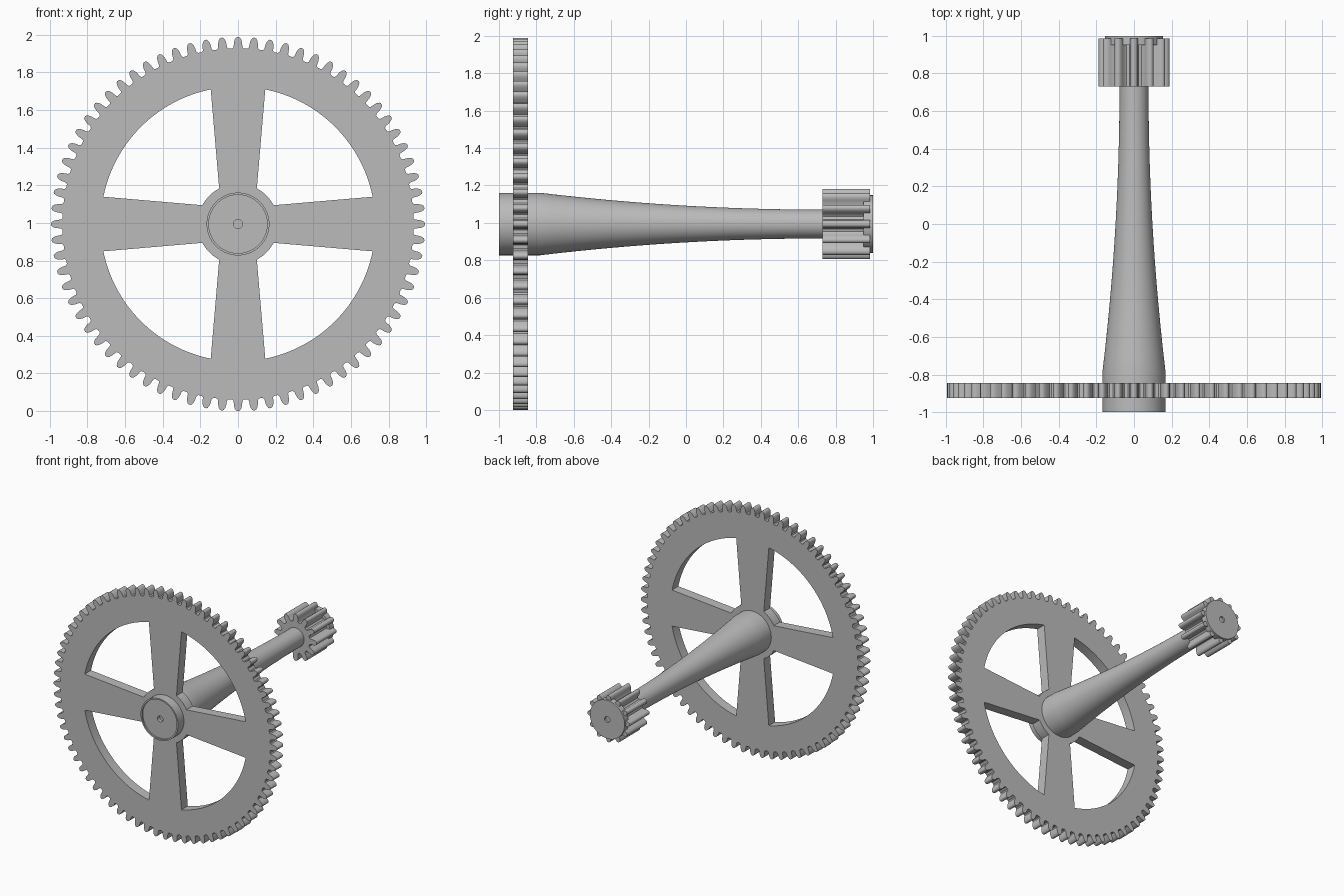
import bpy, bmesh
from math import pi, sin, cos, asin, radians
from mathutils import Matrix, Vector

cube = bpy.data.objects.get("Cube")
if cube:
    bpy.data.objects.remove(cube, do_unlink=True)

MODULE = 0.02686            # tooth size shared by both gears
AXIS_Z = 37 * MODULE        # axle height, so the wheel touches the ground

steel = bpy.data.materials.new("grey_steel")
steel.use_nodes = True
GREY = (0.5, 0.5, 0.5, 1)
steel.diffuse_color = GREY
steel.node_tree.nodes["Principled BSDF"].inputs["Base Color"].default_value = GREY


def add_object(name, mesh):
    """Link a mesh, colour it and smooth its shallow edges."""
    mesh.materials.clear()
    mesh.materials.append(steel)
    obj = bpy.data.objects.new(name, mesh)
    bpy.context.collection.objects.link(obj)
    bpy.ops.object.select_all(action='DESELECT')
    obj.select_set(True)
    bpy.context.view_layer.objects.active = obj
    bpy.ops.object.shade_smooth_by_angle(angle=radians(35))
    return obj


def polar(r, a):
    return (r * cos(a), r * sin(a))


def arc(r, a0, a1, steps):
    return [polar(r, a0 + (a1 - a0) * i / steps) for i in range(steps + 1)]


def gear_outline(teeth):
    """Rounded teeth: pairs of (share of the pitch, height in modules)."""
    half = [(-0.38, -1.25), (-0.29, -1.0), (-0.25, 0), (-0.2, 0.5),
            (-0.13, 0.85), (-0.05, 1.0)]
    tooth = half + [(-t, h) for t, h in reversed(half)]
    pitch = 2 * pi / teeth
    return [polar(MODULE * (teeth / 2 + h), (i + t) * pitch)
            for i in range(teeth) for t, h in tooth]


def plate(name, outlines, y0, y1):
    """Extrude flat outlines (the first is outer, the rest are holes) along y."""
    curve = bpy.data.curves.new(name + "_outline", 'CURVE')
    curve.dimensions = '2D'
    curve.fill_mode = 'BOTH'
    curve.extrude = (y1 - y0) / 2
    for pts in outlines:
        spline = curve.splines.new('POLY')
        spline.points.add(len(pts) - 1)
        for p, (x, y) in zip(spline.points, pts):
            p.co = (x, y, 0, 1)
        spline.use_cyclic_u = True
    helper = bpy.data.objects.new(name + "_helper", curve)
    bpy.context.collection.objects.link(helper)
    graph = bpy.context.evaluated_depsgraph_get()
    mesh = bpy.data.meshes.new_from_object(helper.evaluated_get(graph))
    bpy.data.objects.remove(helper, do_unlink=True)
    bpy.data.curves.remove(curve)
    mesh.transform(Matrix.Translation((0, (y0 + y1) / 2, AXIS_Z))
                   @ Matrix.Rotation(pi / 2, 4, 'X'))
    bm = bmesh.new()
    bm.from_mesh(mesh)
    bmesh.ops.remove_doubles(bm, verts=bm.verts, dist=1e-5)
    bmesh.ops.recalc_face_normals(bm, faces=bm.faces)
    bm.to_mesh(mesh)
    bm.free()
    return add_object(name, mesh)


def lathe(name, profile, segments=96):
    """Spin (radius, y) points around the axle."""
    bm = bmesh.new()
    verts = [bm.verts.new((r, y, AXIS_Z)) for r, y in profile]
    edges = [bm.edges.new(pair) for pair in zip(verts, verts[1:])]
    bmesh.ops.spin(bm, geom=verts + edges, cent=(0, 0, AXIS_Z), axis=(0, 1, 0),
                   dvec=Vector(), angle=2 * pi, steps=segments, use_duplicate=False)
    bmesh.ops.remove_doubles(bm, verts=bm.verts, dist=1e-5)
    bmesh.ops.recalc_face_normals(bm, faces=bm.faces)
    mesh = bpy.data.meshes.new(name)
    bm.to_mesh(mesh)
    bm.free()
    return add_object(name, mesh)


# Large wheel: toothed rim, four flared spokes and a round hub
RIM, HUB = 0.73, 0.214
rim_edge, hub_edge = asin(0.145 / RIM), asin(0.1 / HUB)
outlines = [gear_outline(72)]
for k in range(4):
    q = k * pi / 2
    outlines.append(arc(RIM, q + rim_edge, q + pi / 2 - rim_edge, 32)
                    + arc(HUB, q + pi / 2 - hub_edge, q + hub_edge, 8))
plate("large_gear", outlines, -0.925, -0.845)

# Small pinion at the back end
plate("pinion", [gear_outline(12)], 0.73, 0.985)

# Tapered shaft, with a shallow recess and centre hole in the front end
taper = [(0.077 + 0.09 * (1 - i / 20) ** 2, -0.78 + 1.51 * i / 20) for i in range(21)]
lathe("tapered_shaft", [(0, -0.96), (0.024, -0.96), (0.024, -0.988), (0.155, -0.988),
                        (0.155, -1), (0.167, -1)] + taper + [(0.077, 0.9), (0, 0.9)])

# Back end cap with a centre hole
lathe("end_cap", [(0, 0.97), (0.024, 0.97), (0.024, 1), (0.154, 1),
                  (0.154, 0.95), (0, 0.95)])
